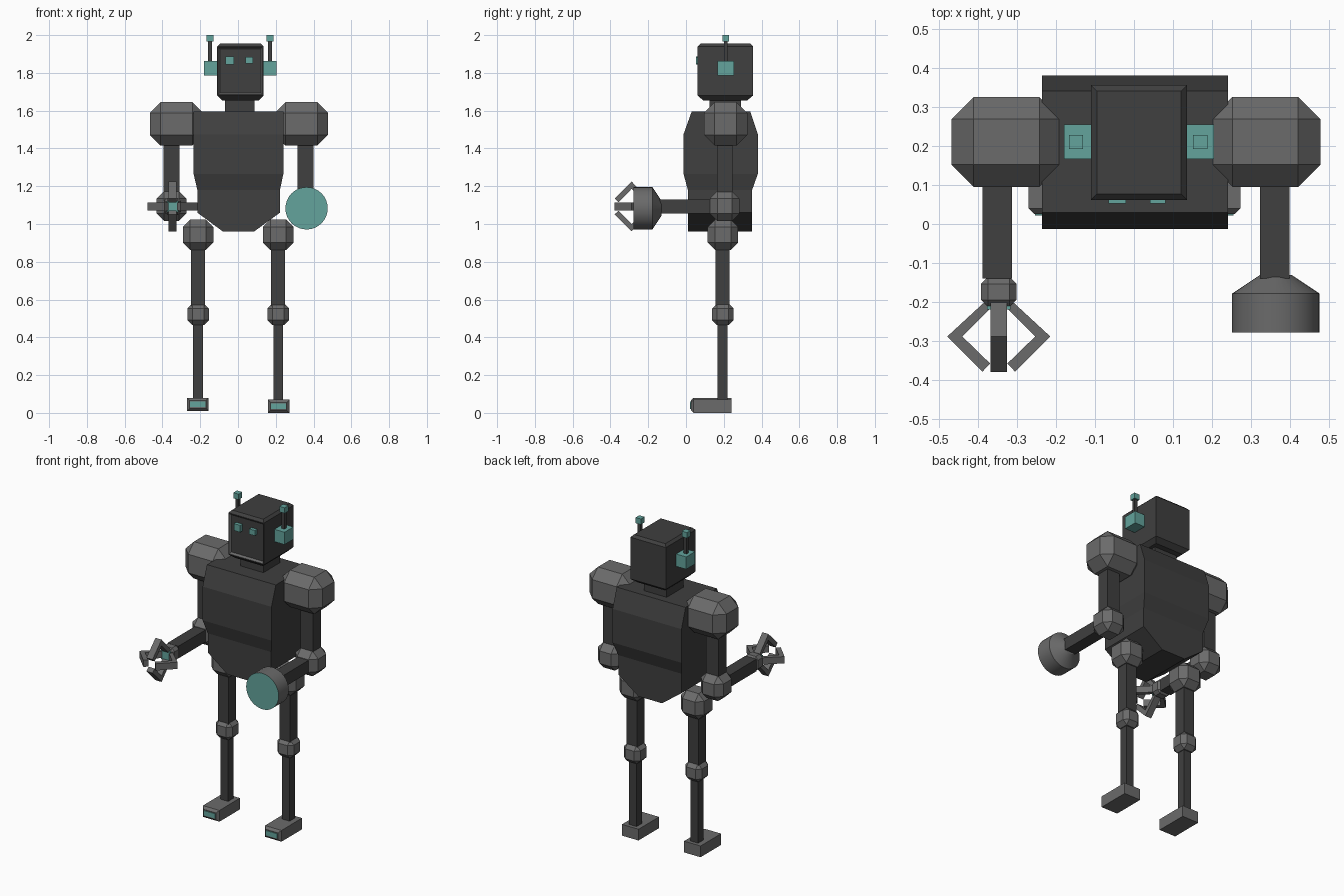
import bpy, bmesh, math
from mathutils import Vector, Matrix

if "Cube" in bpy.data.objects:
    bpy.data.objects.remove(bpy.data.objects["Cube"])


def material(name, rgb):
    m = bpy.data.materials.new(name)
    m.diffuse_color = (*rgb, 1)
    m.use_nodes = True
    m.node_tree.nodes["Principled BSDF"].inputs["Base Color"].default_value = m.diffuse_color
    return m


DARK = material("dark_metal", (0.05, 0.05, 0.05))
GREY = material("joint_grey", (0.145, 0.145, 0.145))
TEAL = material("teal_glow", (0.125, 0.37, 0.335))


def finish(bm, name, *mats):
    bmesh.ops.recalc_face_normals(bm, faces=bm.faces)
    me = bpy.data.meshes.new(name)
    bm.to_mesh(me)
    bm.free()
    for m in mats:
        me.materials.append(m)
    ob = bpy.data.objects.new(name, me)
    bpy.context.collection.objects.link(ob)
    return ob


def box(name, x, y, z, mat, bevel=0):
    """Box from (min, max) ranges, optionally with chamfered edges."""
    bm = bmesh.new()
    size = Matrix.Diagonal((x[1] - x[0], y[1] - y[0], z[1] - z[0], 1))
    mid = Matrix.Translation([(r[0] + r[1]) / 2 for r in (x, y, z)])
    bmesh.ops.create_cube(bm, size=1, matrix=mid @ size)
    if bevel:
        bmesh.ops.bevel(bm, geom=bm.edges[:], offset=bevel, segments=1,
                        affect='EDGES')
    return finish(bm, name, mat)


def around(c, h):
    return (c - h, c + h)


def joint(name, c, h, bevel):
    return box(name, around(c[0], h), around(c[1], h), around(c[2], h), GREY, bevel)


def stacked(rings):
    """Rectangular rings (z, x0, x1, y0, y1) skinned into a closed solid."""
    bm = bmesh.new()
    loops = [[bm.verts.new(p) for p in
              ((x0, y0, z), (x1, y0, z), (x1, y1, z), (x0, y1, z))]
             for z, x0, x1, y0, y1 in rings]
    for a, b in zip(loops, loops[1:]):
        for i in range(4):
            j = (i + 1) % 4
            bm.faces.new((a[i], a[j], b[j], b[i]))
    bm.faces.new(loops[0][::-1])
    bm.faces.new(loops[-1])
    bm.normal_update()
    return bm


# Torso and neck
finish(stacked([(0.96, -0.08, 0.085, 0.01, 0.35),
                (1.06, -0.215, 0.222, 0.01, 0.35),
                (1.18, -0.215, 0.222, 0.01, 0.35),
                (1.265, -0.235, 0.24, -0.013, 0.38),
                (1.475, -0.235, 0.24, -0.013, 0.38),
                (1.595, -0.235, 0.24, 0.03, 0.34)]), "torso", DARK)
box("neck", (-0.07, 0.088), (0.125, 0.29), (1.58, 1.67), DARK)

# Head with a framed, sunken face
bm = stacked([(1.655, -0.085, 0.11, 0.09, 0.325),
              (1.68, -0.11, 0.135, 0.062, 0.355),
              (1.94, -0.11, 0.135, 0.062, 0.355),
              (1.955, -0.095, 0.12, 0.077, 0.34)])
face = min((f for f in bm.faces if f.normal.y < -0.99),
           key=lambda f: f.calc_center_median().y)
bmesh.ops.inset_individual(bm, faces=[face], thickness=0.007)
frame = bmesh.ops.inset_individual(bm, faces=[face], thickness=0.013, depth=-0.012)
for f in frame["faces"]:
    f.material_index = 1
face.material_index = 0
finish(bm, "head", DARK, GREY)
box("left_eye", (-0.065, -0.021), (0.052, 0.08), (1.845, 1.888), TEAL)
box("right_eye", (0.041, 0.08), (0.052, 0.08), (1.85, 1.883), TEAL)

# Ears and antennas
for side, s in (("left", -1), ("right", 1)):
    c = 0.0125 + s * 0.157
    box(side + "_ear", around(c, 0.035), (0.166, 0.254), (1.785, 1.862), TEAL)
    c = 0.0105 + s * 0.159
    box(side + "_antenna", around(c, 0.01), around(0.21, 0.01), (1.85, 1.97), DARK)
    box(side + "_antenna_tip", around(c, 0.018), around(0.21, 0.018), (1.965, 2.0), TEAL)

# Arms and legs
for side, s in (("left", -1), ("right", 1)):
    ax = 0.003 + s * 0.355
    shoulder_x = sorted((0.005 + s * 0.472, 0.005 + s * 0.19))
    box(side + "_shoulder", shoulder_x, (0.095, 0.325), (1.415, 1.645), GREY, 0.057)
    box(side + "_upper_arm", around(ax, 0.043), around(0.205, 0.041), (1.1, 1.45), DARK)
    joint(side + "_elbow", (ax, 0.205, 1.095), 0.079, 0.04)
    box(side + "_forearm", around(ax + 0.002, 0.038), (-0.14, 0.18),
        around(1.093, 0.038), DARK)

    lx = 0.001 + s * 0.212
    dz = 0.01 if s < 0 else 0.0
    joint(side + "_hip", (lx, 0.195, 0.943), 0.08, 0.038)
    box(side + "_thigh", around(lx, 0.037), around(0.193, 0.037), (0.52, 0.9), DARK)
    joint(side + "_knee", (lx, 0.195, 0.522), 0.057, 0.026)
    box(side + "_shin", around(lx, 0.026), around(0.193, 0.026), (0.06, 0.5), DARK)

    # Foot with chamfered toe and glowing toe plate
    bm = bmesh.new()
    fx = 0.001 + s * 0.214
    bmesh.ops.create_cube(bm, size=1, matrix=Matrix.Translation(
        (fx, 0.134, 0.035 + dz)) @ Matrix.Diagonal((0.114, 0.216, 0.07, 1)))
    toe = [e for e in bm.edges if all(v.co.y < 0.1 for v in e.verts)]
    bmesh.ops.bevel(bm, geom=toe, offset=0.014, segments=1, affect='EDGES')
    finish(bm, side + "_foot", GREY)
    box(side + "_toe_plate", around(fx, 0.04), (0.022, 0.03),
        around(0.036 + dz, 0.015), TEAL)

# Flared cannon on the right arm, glowing front disc
bm = bmesh.new()
N = 32
rings = []
for y, r in ((-0.13, 0.04), (-0.178, 0.112), (-0.278, 0.112)):
    rings.append([bm.verts.new((0.363 + r * math.cos(2 * math.pi * i / N), y,
                                1.083 + r * math.sin(2 * math.pi * i / N)))
                  for i in range(N)])
for a, b in zip(rings, rings[1:]):
    for i in range(N):
        bm.faces.new((a[i], a[(i + 1) % N], b[(i + 1) % N], b[i]))
bm.faces.new(rings[0])
bm.faces.new(rings[-1]).material_index = 1
cannon = finish(bm, "cannon", GREY, TEAL)
bpy.context.view_layer.objects.active = cannon
cannon.select_set(True)
bpy.ops.object.shade_smooth_by_angle(angle=math.radians(30))

# Claw on the left arm: palm, glowing plate and four bent fingers
C = Vector((-0.346, 0, 1.093))
box("palm", around(C.x, 0.045), (-0.212, -0.135), around(C.z, 0.045), GREY, 0.018)
box("palm_plate", around(C.x, 0.03), (-0.219, -0.21), around(C.z, 0.03), TEAL)
outer = [(0.028, -0.192), (0.132, -0.288), (0.042, -0.378)]
inner = [(0.022, -0.217), (0.093, -0.288), (0.022, -0.357)]
for k in range(4):
    bm = bmesh.new()
    turn = Matrix.Translation(C) @ Matrix.Rotation(k * math.pi / 2, 4, 'Y')
    sec = []
    for (ro, yo), (ri, yi) in zip(outer, inner):
        sec.append([bm.verts.new(turn @ Vector(p)) for p in
                    ((ro, yo, -0.021), (ro, yo, 0.021),
                     (ri, yi, 0.021), (ri, yi, -0.021))])
    for a, b in zip(sec, sec[1:]):
        for i in range(4):
            j = (i + 1) % 4
            bm.faces.new((a[i], a[j], b[j], b[i]))
    bm.faces.new(sec[0][::-1])
    bm.faces.new(sec[-1])
    finish(bm, "claw_finger_%d" % (k + 1), GREY)
